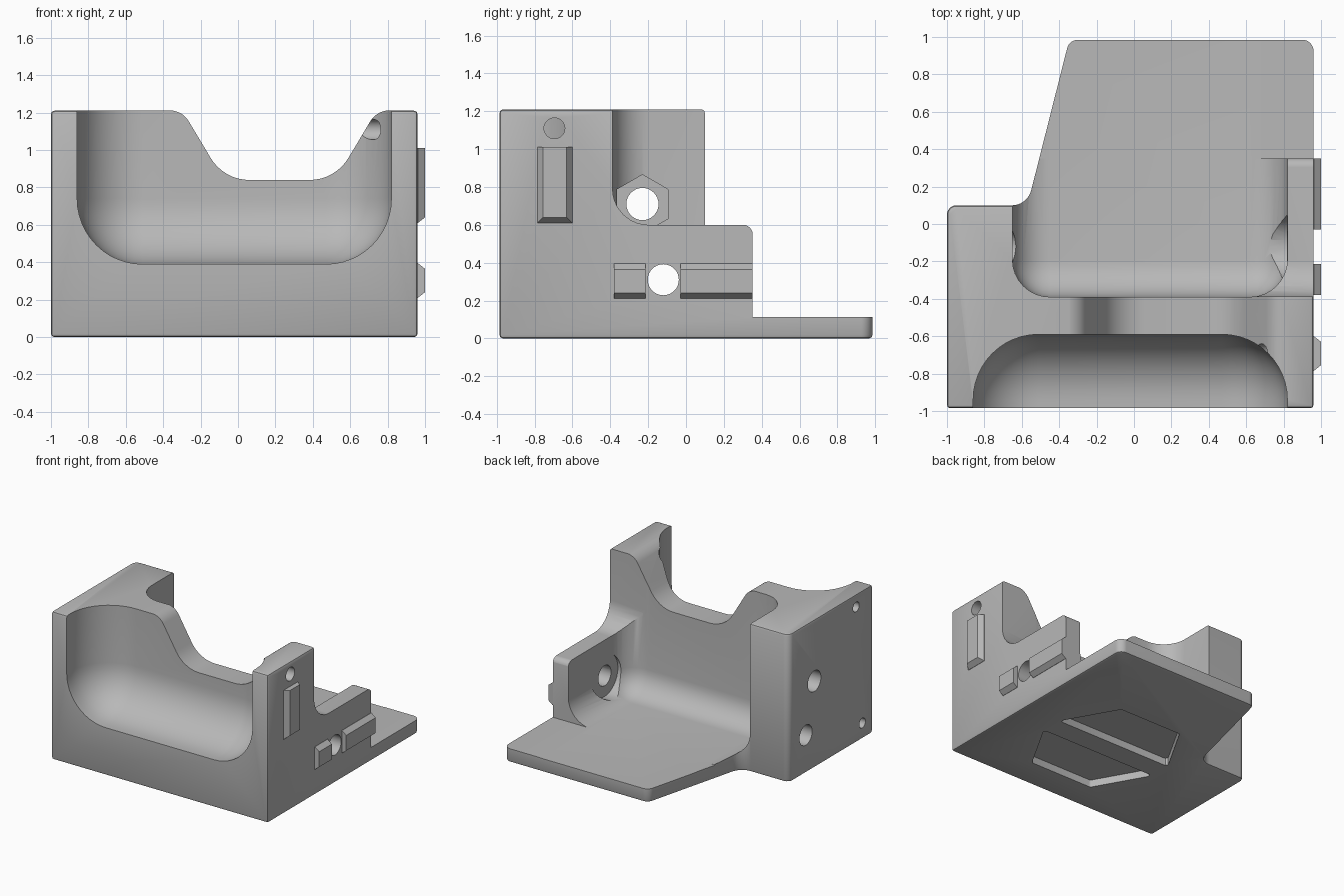
import bpy, bmesh, math
from mathutils import Vector

cube = bpy.data.objects.get("Cube")
if cube:
    bpy.data.objects.remove(cube, do_unlink=True)

grey = bpy.data.materials.new("light_grey_plastic")
grey.use_nodes = True
grey.diffuse_color = (0.48, 0.48, 0.48, 1)
grey.node_tree.nodes["Principled BSDF"].inputs["Base Color"].default_value = (0.48, 0.48, 0.48, 1)


def make_object(name, bm):
    bmesh.ops.recalc_face_normals(bm, faces=bm.faces)
    mesh = bpy.data.meshes.new(name)
    bm.to_mesh(mesh)
    bm.free()
    mesh.materials.append(grey)
    obj = bpy.data.objects.new(name, mesh)
    bpy.context.collection.objects.link(obj)
    return obj


def activate(obj):
    bpy.ops.object.select_all(action="DESELECT")
    obj.select_set(True)
    bpy.context.view_layer.objects.active = obj


def rounded(corners, steps=8):
    """Polygon from (a, b, radius) corners, with arcs where radius > 0."""
    out = []
    for i, (a, b, r) in enumerate(corners):
        p = Vector((a, b))
        if not r:
            out.append(p)
            continue
        d1 = (Vector(corners[i - 1][:2]) - p).normalized()
        d2 = (Vector(corners[(i + 1) % len(corners)][:2]) - p).normalized()
        half = d1.angle(d2) / 2
        centre = p + (d1 + d2).normalized() * r / math.sin(half)
        start = p + d1 * r / math.tan(half) - centre
        end = p + d2 * r / math.tan(half) - centre
        for k in range(steps + 1):
            out.append(centre + start.lerp(end, k / steps).normalized() * r)
    return out


def circle(a, b, r, n=32):
    return [Vector((a + r * math.sin(math.tau * k / n), b + r * math.cos(math.tau * k / n)))
            for k in range(n)]


def prism(name, poly, axis, lo, hi):
    place = {"x": lambda p, h: (h, p.x, p.y),
             "y": lambda p, h: (p.x, h, p.y),
             "z": lambda p, h: (p.x, p.y, h)}[axis]
    bm = bmesh.new()
    low = [bm.verts.new(place(p, lo)) for p in poly]
    high = [bm.verts.new(place(p, hi)) for p in poly]
    bm.faces.new(low)
    bm.faces.new(high)
    for i in range(len(poly)):
        bm.faces.new((low[i - 1], low[i], high[i], high[i - 1]))
    return make_object(name, bm)


def bevel(obj, width, segments):
    mod = obj.modifiers.new("round", "BEVEL")
    mod.width, mod.segments = width, segments
    mod.limit_method, mod.angle_limit = "ANGLE", math.radians(60)
    activate(obj)
    bpy.ops.object.modifier_apply(modifier=mod.name)


def box(name, x, y, z, radius=0, segments=8):
    poly = [Vector(p) for p in ((x[0], y[0]), (x[1], y[0]), (x[1], y[1]), (x[0], y[1]))]
    obj = prism(name, poly, "z", *z)
    if radius:
        bevel(obj, radius, segments)
    return obj


def cut(target, cutter):
    cutter.hide_render = True
    mod = target.modifiers.new("cut", "BOOLEAN")
    mod.operation, mod.solver, mod.object = "DIFFERENCE", "EXACT", cutter
    activate(target)
    bpy.ops.object.modifier_apply(modifier=mod.name)
    bpy.data.objects.remove(cutter, do_unlink=True)


# Solid block with the footprint of the base
footprint = rounded([(-1, -0.985, 0), (0.96, -0.985, 0), (0.96, 0.985, 0.06),
                     (-0.346, 0.985, 0.06), (-0.57, 0.1, 0.105), (-1, 0.1, 0.05)])
body = prism("bracket_body", footprint, "z", 0, 1.21)
bevel(body, 0.018, 2)

# Rounded cavity behind the front wall, and the open plate behind it
cut(body, box("cavity", (-0.65, 0.82), (-0.39, 1.6), (0.11, 2), 0.2))
cut(body, box("rear_clearance", (-2, 2), (0.35, 2), (0.112, 2)))

# Lowered rear part of the side wall
step = rounded([(-0.388, 2, 0), (-0.388, 0.6, 0.19), (0.352, 0.6, 0.05),
                (0.352, 0.3, 0), (1.5, 0.3, 0), (1.5, 2, 0)])
cut(body, prism("wall_step", step, "x", 0.3, 2))

# Rounded front pocket
cut(body, box("front_pocket", (-0.86, 0.82), (-2, -0.59), (0.39, 2.5), 0.35, 12))

# Sloped valley through the front wall
valley = rounded([(-0.6, 2, 0), (-0.6, 1.212, 0), (-0.298, 1.212, 0.12), (-0.076, 0.84, 0.24),
                  (0.52, 0.84, 0.24), (0.742, 1.212, 0.12), (0.9, 1.212, 0), (0.9, 2, 0)])
cut(body, prism("valley", valley, "y", -1.5, -0.15))

# Screw holes, counterbore and nut pocket
cut(body, prism("nut_pocket", circle(-0.23, 0.71, 0.155, 6), "x", -0.75, -0.1))
cut(body, prism("counterbore", circle(-0.12, 0.31, 0.17), "x", 0.3, 0.819))
for y, z, r, lo, hi in ((-0.23, 0.71, 0.085, -1.5, 0), (-0.12, 0.31, 0.082, -1.5, 1.5),
                        (-0.695, 1.11, 0.055, 0.5, 1.5),
                        (-0.77, 1.11, 0.04, -1.5, -0.93), (-0.85, 0.13, 0.04, -1.5, -0.93)):
    cut(body, prism("hole", circle(y, z, r), "x", lo, hi))

# Mirrored pair of recesses under the base
for side in (1, -1):
    near, far = -0.21 + side * 0.09, -0.21 + side * 0.52
    recess = rounded([(-0.43, near, 0.02), (0.63, near, 0.02),
                      (0.385, far, 0.02), (-0.185, far, 0.02)], 3)
    cut(body, prism("recess", recess, "z", -0.5, 0.06))

activate(body)
bpy.ops.object.shade_smooth_by_angle(angle=math.radians(30))


def rail(name, y, z, inset_y, inset_z):
    """Raised bar on the side wall with chamfered flanks."""
    bm = bmesh.new()
    for x, k in ((0.95, 0), (0.962, 0), (1.0, 1)):
        for yy in (y[0] + k * inset_y[0], y[1] - k * inset_y[1]):
            for zz in (z[0] + k * inset_z[0], z[1] - k * inset_z[1]):
                bm.verts.new((x, yy, zz))
    bmesh.ops.convex_hull(bm, input=bm.verts)
    bmesh.ops.dissolve_limit(bm, angle_limit=0.02, verts=bm.verts, edges=bm.edges)
    return make_object(name, bm)


rail("upright_rail", (-0.785, -0.6), (0.61, 1.01), (0.03, 0.03), (0.03, 0))
rail("short_rail", (-0.38, -0.215), (0.21, 0.395), (0, 0), (0.03, 0.03))
rail("long_rail", (-0.03, 0.35), (0.21, 0.395), (0, 0), (0.03, 0.03))
